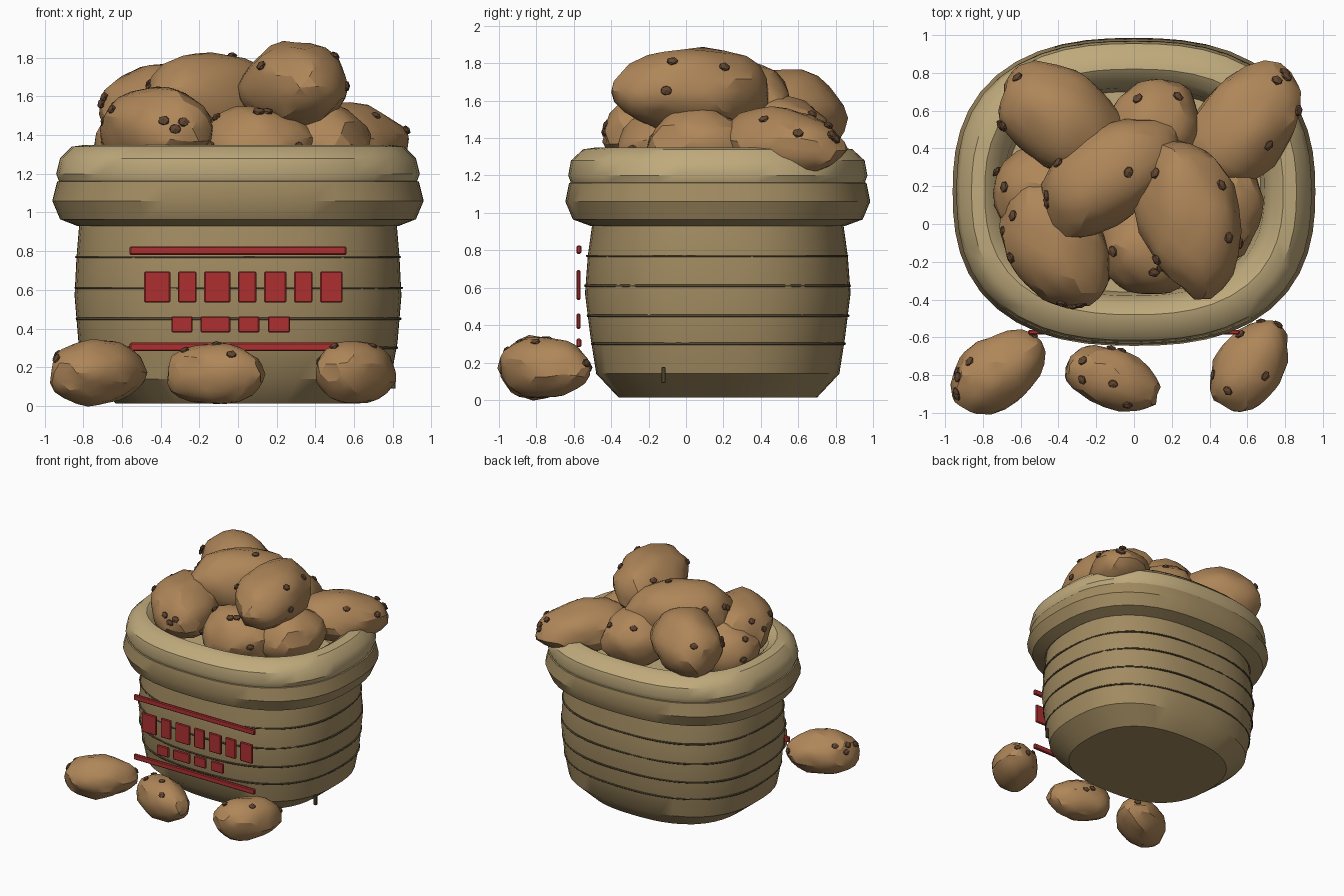
import bpy, bmesh, math, random
from mathutils import Vector, Matrix, Euler, noise

if "Cube" in bpy.data.objects:
    bpy.data.objects.remove(bpy.data.objects["Cube"])

random.seed(4)
CY = 0.17          # sack centre in y


def mat(name, rgb):
    m = bpy.data.materials.new(name)
    m.diffuse_color = (*rgb, 1)
    m.use_nodes = True
    m.node_tree.nodes["Principled BSDF"].inputs["Base Color"].default_value = m.diffuse_color
    return m


SACK = mat("sack_cloth", (0.36, 0.26, 0.12))
RIM = mat("rolled_cloth", (0.52, 0.40, 0.20))
SEAM = mat("seam_thread", (0.08, 0.06, 0.03))
RED = mat("red_print", (0.42, 0.03, 0.03))
SKIN = mat("potato_skin", (0.43, 0.24, 0.10))
EYE = mat("potato_eye", (0.12, 0.06, 0.03))


def finish(name, bm, material, angle=35):
    bmesh.ops.recalc_face_normals(bm, faces=bm.faces)
    me = bpy.data.meshes.new(name)
    bm.to_mesh(me)
    bm.free()
    me.shade_smooth()
    me.set_sharp_from_angle(angle=math.radians(angle))
    me.materials.append(material)
    ob = bpy.data.objects.new(name, me)
    bpy.context.collection.objects.link(ob)
    return ob


def outline(hx, hy, z, n=48, p=2.5):
    """Rounded-rectangle ring (superellipse)."""
    pts = []
    for i in range(n):
        a = math.tau * i / n
        c, s = math.cos(a), math.sin(a)
        r = (abs(c) ** p + abs(s) ** p) ** (-1 / p)
        pts.append(Vector((hx * r * c, CY + hy * r * s, z)))
    return pts


def loft(name, profile, material, caps=(), angle=35):
    bm = bmesh.new()
    rings = [[bm.verts.new(v) for v in outline(*row)] for row in profile]
    for a, b in zip(rings, rings[1:]):
        for i in range(len(a)):
            j = (i + 1) % len(a)
            bm.faces.new((a[i], a[j], b[j], b[i]))
    for k in caps:
        bm.faces.new(rings[k])
    return finish(name, bm, material, angle)


# sack body
BODY = [(0.63, 0.53, 0.012), (0.79, 0.65, 0.14), (0.825, 0.68, 0.33),
        (0.845, 0.71, 0.57), (0.835, 0.695, 0.77), (0.82, 0.67, 0.95), (0.80, 0.66, 1.05)]
loft("sack_body", BODY, SACK, caps=(0,))

# two stacked rolls of the folded-down mouth
loft("lower_roll", [(0.80, 0.65, 0.95), (0.83, 0.68, 0.93), (0.92, 0.775, 0.965),
                    (0.96, 0.815, 1.06), (0.935, 0.795, 1.16), (0.86, 0.72, 1.18)], SACK)
loft("upper_roll", [(0.86, 0.72, 1.15), (0.925, 0.785, 1.16), (0.94, 0.80, 1.20), (0.92, 0.785, 1.28),
                    (0.86, 0.72, 1.34), (0.79, 0.65, 1.35), (0.73, 0.59, 1.31),
                    (0.69, 0.55, 1.22), (0.67, 0.53, 1.05)], RIM, caps=(-1,))

# seam rings round the body, weaving slightly in and out of the cloth
for k, (z, hx, hy) in enumerate([(0.30, 0.82, 0.675), (0.45, 0.836, 0.696),
                                 (0.61, 0.843, 0.706), (0.77, 0.835, 0.695)]):
    cu = bpy.data.curves.new("seam_ring", 'CURVE')
    cu.dimensions = '3D'
    cu.bevel_depth = 0.007
    cu.bevel_resolution = 1
    sp = cu.splines.new('POLY')
    pts = outline(hx, hy, z, 64)
    sp.points.add(len(pts) - 1)
    for i, v in enumerate(pts):
        f = 1 + 0.005 * math.sin(math.tau * i * 5 / 64 + k)
        sp.points[i].co = (v.x * f, CY + (v.y - CY) * f, z, 1)
    sp.use_cyclic_u = True
    cu.materials.append(SEAM)
    bpy.context.collection.objects.link(bpy.data.objects.new("seam_ring", cu))


def box(name, x0, x1, y0, y1, z0, z1, material, bevel=0.006):
    bm = bmesh.new()
    bmesh.ops.create_cube(bm, size=1)
    for v in bm.verts:
        v.co = ((x0 + x1) / 2 + v.co.x * (x1 - x0), (y0 + y1) / 2 + v.co.y * (y1 - y0),
                (z0 + z1) / 2 + v.co.z * (z1 - z0))
    bmesh.ops.bevel(bm, geom=bm.edges[:], offset=bevel, segments=1, affect='EDGES')
    return finish(name, bm, material, 30)


# plain printed bars and blocks on the front
for z in (0.305, 0.803):
    box("print_bar", -0.56, 0.56, -0.585, -0.56, z - 0.022, z + 0.022, RED)
for x0, x1 in [(-0.485, -0.35), (-0.31, -0.215), (-0.175, -0.04), (0, 0.095),
               (0.135, 0.25), (0.29, 0.385), (0.425, 0.54)]:
    box("print_block_large", x0, x1, -0.585, -0.565, 0.535, 0.695, RED)
for x0, x1 in [(-0.345, -0.235), (-0.195, -0.04), (0, 0.11), (0.155, 0.27)]:
    box("print_block_small", x0, x1, -0.585, -0.565, 0.38, 0.463, RED)

# little stitch on the right side
box("side_stitch", 0.79, 0.815, -0.13, -0.11, 0.09, 0.175, SEAM, 0.003)


def potato(name, centre, half, yaw, pitch=0, eyes=6):
    rot = Euler((0, math.radians(pitch), math.radians(yaw))).to_matrix()
    c, seed = Vector(centre), Vector([random.uniform(-50, 50) for _ in range(3)])

    def surface(d):
        r = 1 + 0.11 * noise.noise(d * 1.6 + seed)
        taper = 1 - 0.08 * d.x
        return c + rot @ Vector((d.x * half[0], d.y * half[1] * taper, d.z * half[2] * taper)) * r

    bm = bmesh.new()
    bmesh.ops.create_icosphere(bm, subdivisions=3, radius=1)
    for v in bm.verts:
        d = v.co.normalized()
        v.co = surface(d) + rot @ noise.noise_vector(d * 4 + seed) * 0.012
    finish(name, bm, SKIN, 24)

    # dark eyes lying flat on the skin
    bm = bmesh.new()
    for _ in range(eyes):
        d = Vector((random.uniform(-1, 1), random.uniform(-1, 1), random.uniform(0.0, 0.9))).normalized()
        n = rot @ Vector((d.x / half[0], d.y / half[1], d.z / half[2])).normalized()
        q = n.to_track_quat('Z', 'Y').to_matrix().to_4x4()
        s = 0.019 + 0.035 * half[1]
        bmesh.ops.create_icosphere(bm, subdivisions=1, radius=1, matrix=Matrix.Translation(surface(d)) @ q
                                   @ Matrix.Diagonal((s * 1.2, s, s * 0.6, 1)))
    finish(name + "_eyes", bm, EYE, 20)


# potatoes heaped in the sack: centre, half sizes, yaw, pitch
PILE = [((-0.37, 0.54, 1.51), (0.38, 0.26, 0.25), -38, 0),
        ((0.59, 0.53, 1.37), (0.37, 0.25, 0.19), 48, 6),
        ((-0.13, 0.26, 1.58), (0.41, 0.26, 0.24), 35, 0),
        ((0.30, 0.02, 1.65), (0.42, 0.27, 0.23), -76, 0),
        ((-0.41, -0.11, 1.43), (0.37, 0.26, 0.23), -62, 0),
        ((0.12, -0.10, 1.33), (0.31, 0.27, 0.22), 15, 0),
        ((0.10, 0.51, 1.40), (0.28, 0.24, 0.22), 60, 0),
        ((0.43, 0.08, 1.35), (0.29, 0.25, 0.21), 70, 0),
        ((-0.45, 0.20, 1.34), (0.30, 0.24, 0.22), 20, 0)]
for args in PILE:
    potato("pile_potato", *args)

# potatoes lying on the ground in front
FLOOR = [((-0.72, -0.78, 0.172), (0.27, 0.185, 0.168), 35),
         ((-0.11, -0.82, 0.165), (0.265, 0.155, 0.163), -20),
         ((0.615, -0.75, 0.172), (0.265, 0.18, 0.168), 58)]
for args in FLOOR:
    potato("ground_potato", *args)
